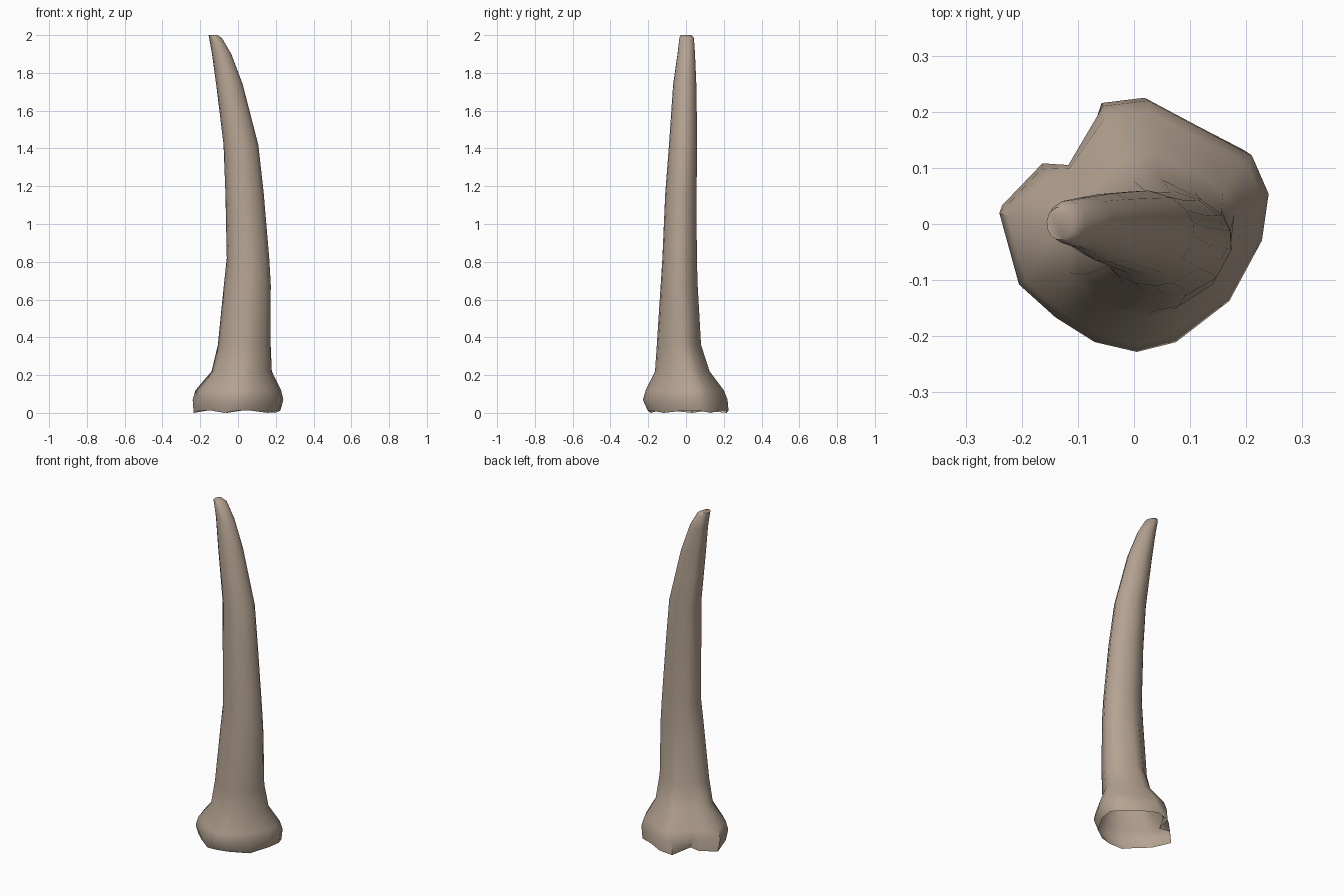
import bpy, bmesh, math

if "Cube" in bpy.data.objects:
    bpy.data.objects.remove(bpy.data.objects["Cube"])

# Horn colour
mat = bpy.data.materials.new("dull tan horn")
mat.diffuse_color = (0.46, 0.365, 0.285, 1)
mat.use_nodes = True
mat.node_tree.nodes["Principled BSDF"].inputs["Base Color"].default_value = mat.diffuse_color

# Irregular outline of the flared base (seen from above)
outline = [(-.24, .025), (-.165, .105), (-.13, .125), (-.055, .22), (.025, .23),
           (.12, .178), (.21, .13), (.24, .06), (.228, -.025), (.17, -.135),
           (.075, -.21), (.005, -.228), (-.07, -.21), (-.14, -.165), (-.205, -.105)]

# Section rows: height, x min, x max, y min, y max, share of base outline
rows = [(0.005, -.235, .225, -.205, .225, 1), (.07, -.24, .24, -.23, .22, 1),
        (.12, -.225, .228, -.215, .20, 1), (.22, -.14, .18, -.165, .125, .8),
        (.36, -.107, .175, -.155, .08, .5), (.68, -.075, .175, -.134, .062, .15),
        (.82, -.06, .166, -.125, .058, 0), (1.16, -.067, .137, -.11, .056, 0),
        (1.42, -.077, .108, -.09, .06, 0), (1.74, -.116, .025, -.068, .055, 0),
        (1.9, -.138, -.035, -.045, .048, 0), (1.985, -.153, -.085, -.035, .042, 0),
        (2.0, -.156, -.11, -.028, .03, 0)]

bm = bmesh.new()
rings = []
for i, (z, x0, x1, y0, y1, w) in enumerate(rows):
    ring = []
    for k, (px, py) in enumerate(outline):
        a = math.atan2(py, px)
        ux = w * px / .24 + (1 - w) * math.cos(a)
        uy = w * py / .23 + (1 - w) * math.sin(a)
        # Crease at the back left of the base, deepest at the rim
        if k == 2 and i < 4:
            s = (.74, .9, .95, .97)[i]
            ux, uy = ux * s, uy * s
        ring.append(bm.verts.new(((x0 + x1) / 2 + ux * (x1 - x0) / 2,
                                  (y0 + y1) / 2 + uy * (y1 - y0) / 2,
                                  z if i else (.012 if k % 3 else 0))))
    rings.append(ring)

# Open-bottomed skin with a small blunt tip
n = len(outline)
for a, b in zip(rings, rings[1:]):
    for k in range(n):
        j = (k + 1) % n
        bm.faces.new((a[k], a[j], b[j], b[k]))
bm.faces.new(rings[-1])
bmesh.ops.recalc_face_normals(bm, faces=bm.faces)
if max(bm.faces, key=lambda f: f.calc_center_median().z).normal.z < 0:
    bmesh.ops.reverse_faces(bm, faces=bm.faces)

mesh = bpy.data.meshes.new("horn")
bm.to_mesh(mesh)
bm.free()
mesh.materials.append(mat)
horn = bpy.data.objects.new("horn", mesh)
bpy.context.collection.objects.link(horn)
bpy.context.view_layer.objects.active = horn
horn.select_set(True)
bpy.ops.object.shade_smooth_by_angle(angle=math.radians(50))
